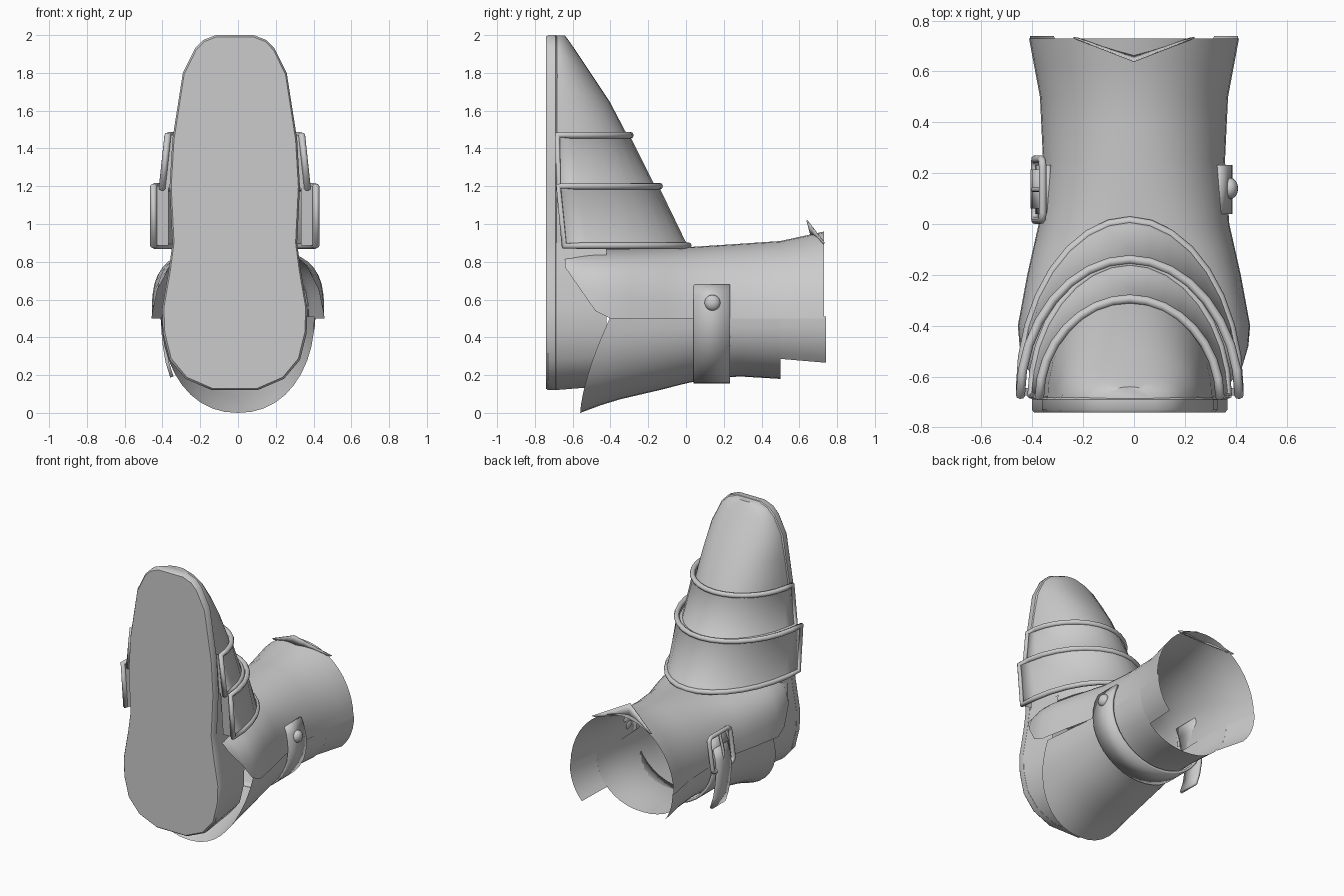
import bpy, bmesh, math
from mathutils import Vector

if "Cube" in bpy.data.objects:
    bpy.data.objects.remove(bpy.data.objects["Cube"])

CX = -0.017  # the foot sits slightly off the shaft axis


def finish(name, bm, angle=40):
    bmesh.ops.recalc_face_normals(bm, faces=bm.faces)
    me = bpy.data.meshes.new(name)
    bm.to_mesh(me)
    bm.free()
    ob = bpy.data.objects.new(name, me)
    bpy.context.collection.objects.link(ob)
    bpy.ops.object.select_all(action='DESELECT')
    bpy.context.view_layer.objects.active = ob
    ob.select_set(True)
    bpy.ops.object.shade_smooth_by_angle(angle=math.radians(angle))
    return ob


def loft(name, rows, closed=False, caps=False, thick=0, offset=0):
    bm = bmesh.new()
    vs = [[bm.verts.new(p) for p in r] for r in rows]
    n = len(rows[0])
    for a, b in zip(vs, vs[1:]):
        for i in range(n if closed else n - 1):
            j = (i + 1) % n
            bm.faces.new((a[i], a[j], b[j], b[i]))
    if caps:
        bm.faces.new(vs[0])
        bm.faces.new(vs[-1])
    ob = finish(name, bm)
    if thick:
        m = ob.modifiers.new("thickness", 'SOLIDIFY')
        m.thickness, m.offset = thick, offset
    return ob


def tube(name, pts, r, cyclic=False):
    cu = bpy.data.curves.new(name, 'CURVE')
    cu.dimensions = '3D'
    cu.bevel_depth, cu.bevel_resolution, cu.use_fill_caps = r, 2, True
    sp = cu.splines.new('POLY')
    sp.points.add(len(pts) - 1)
    for q, p in zip(sp.points, pts):
        q.co = (*p, 1)
    sp.use_cyclic_u = cyclic
    ob = bpy.data.objects.new(name, cu)
    bpy.context.collection.objects.link(ob)
    return ob


def interp(table, y):
    for a, b in zip(table, table[1:]):
        if y <= b[0]:
            k = max(0, (y - a[0]) / (b[0] - a[0]))
            return [p + (q - p) * k for p, q in zip(a[1:], b[1:])]
    return table[-1][1:]


def se(t, n):
    # superellipse point on the upper half
    c, s = math.cos(t), max(math.sin(t), 0)
    return math.copysign(abs(c) ** (2 / n), c), s ** (2 / n)


def arch(z, w, y0, y1, n=2.0, seg=16):
    out = []
    for i in range(seg + 1):
        c, s = se(math.pi * i / seg, n)
        out.append((CX + w * c, y0 + (y1 - y0) * s, z))
    return out


# sole slab
half = [(.1, 2.0), (.165, 1.975), (.21, 1.93), (.275, 1.8), (.33, 1.45), (.345, 1.2), (.33, .9),
        (.35, .75), (.385, .55), (.38, .42), (.345, .28), (.26, .18), (.12, .12)]
outline = half + [(-x, z) for x, z in reversed(half)]


def ring(y, k=1.0, pts=outline):
    return [(CX + x * k, y, 1.05 + (z - 1.05) * (1 - (1 - k) * .4)) for x, z in pts]


loft("sole", [ring(-.742, .975), ring(-.73), ring(-.69), ring(-.68, .97)], closed=True, caps=True)

# heel wall rising from the sole into the ankle
heel = [p for p in half if p[1] <= .9]
heel = heel + [(-x, z) for x, z in reversed(heel)]
loft("heel_wall", [ring(-.70, 1, heel), ring(-.56, .97, heel), ring(-.42, .94, heel)])

# foot and toe cap
foot = [(1.997, .09, -.70, -.64), (1.97, .16, -.70, -.62), (1.92, .21, -.70, -.585), (1.8, .27, -.72, -.505),
        (1.65, .295, -.72, -.405), (1.45, .325, -.72, -.30), (1.2, .34, -.72, -.175), (.87, .325, -.72, -.03)]
loft("foot", [arch(z, w, a, b, 2.2) for z, w, a, b in foot], closed=True, caps=True)

# two overlapping instep plates with rolled rims
for name, bot, top in (("lower_instep_plate", (.885, .43, -.645, .012), (1.2, .43, -.675, -.14)),
                       ("upper_instep_plate", (1.19, .385, -.675, -.155), (1.47, .355, -.68, -.295))):
    a, b = arch(*bot, n=1.95), arch(*top, n=1.95)
    # body is pulled slightly in behind the rim
    mid = [arch(bot[0] + (top[0] - bot[0]) * k,
                bot[1] + (top[1] - bot[1]) * k - .008,
                bot[2] + (top[2] - bot[2]) * k,
                bot[3] + (top[3] - bot[3]) * k - .012, n=1.95) for k in (.06, .94)]
    loft(name, [a, mid[0], mid[1], b], thick=.015)
    tube(name + "_rim", a + b[::-1], .018, cyclic=True)
    # end flanges closing the plate against the foot
    for s, i in ((1, 0), (-1, -1)):
        pa, pb = Vector(a[i]), Vector(b[i])
        d = Vector((-s * .08, 0, 0))
        loft(name + "_end_flange", [[pa, pb], [pa + d, pb + d]])

# front shaft plate: y, half width, top z, side edge z, squareness
upper = [(-.64, .415, .865, .77, 3.5), (-.48, .45, .867, .54, 3.5), (-.4, .457, .868, .5, 3.3),
         (-.2, .42, .87, .5, 2.9), (0, .375, .877, .5, 2.4), (.25, .358, .893, .5, 2.1),
         (.5, .37, .91, .5, 2), (.73, .413, .96, .5, 2)]
rows = []
for y in (-.64, -.56, -.48, -.4, -.3, -.2, -.1, 0, .12, .25, .38, .5, .62, .73):
    w, top, edge, n = interp(upper, y)
    t0 = math.asin(((edge - .5) / (top - .5)) ** (n / 2))
    row = []
    for i in range(21):
        c, s = se(t0 + (math.pi - 2 * t0) * i / 20, n)
        row.append((w * c, y, .5 + (top - .5) * s))
    rows.append(row)
loft("front_shaft_plate", rows)

# turned-out pointed lip on the collar
rim, lip = [], []
for i in range(9):
    u = i / 4 - 1
    x = .22 * u
    k = 1 - abs(u)
    rim.append((x, .73 - .07 * k, .895 + .05 * k))
    lip.append((x * 1.08, .733 - .093 * k, .90 + .12 * k))
loft("collar_lip", [rim, lip], thick=.006)

# rear shaft plate cupping the heel: y, half width, bottom z
lower = [(-.56, .41, 0), (-.4, .405, .06), (-.1, .375, .13), (.05, .36, .17),
         (.25, .353, .195), (.5, .367, .18), (.74, .41, .15)]


def rear(t, y):
    w, b = interp(lower, y)
    c, s = se(t, 2.15)
    return (w * c, y, .51 - (.51 - b) * s)


rows = []
for j in range(11):
    row = []
    for i in range(21):
        t = math.pi * i / 20
        y0 = -.56 + .16 * (1 - math.sin(t)) ** 1.5
        row.append(rear(t, y0 + (.5 - y0) * j / 10))
    rows.append(row)
loft("rear_shaft_plate", rows)

# side tabs continuing past the rear notch
for side in (0, 1):
    loft("rear_side_tab", [[rear(abs(side * math.pi - .72 * i / 6), y) for i in range(7)]
                           for y in (.5, .58, .66, .74)])


# strap under the ankle, with hanging end
def band(name, path, y0, y1):
    return loft(name, [[(x, y0, z), (x, y1, z)] for x, z in path], thick=.018)


path = []
for i in range(25):
    t = math.radians(28 - 236 * i / 24)
    h = .375 if t > 0 or t < -math.pi else .335
    path.append((.378 * math.cos(t), .5 + h * math.sin(t)))
band("ankle_strap", path, .04, .233)
band("strap_end", [(-.365, .62), (-.392, .54), (-.398, .45), (-.39, .36), (-.375, .27), (-.35, .19)], .06, .215)

# rivet
bm = bmesh.new()
bmesh.ops.create_uvsphere(bm, u_segments=16, v_segments=10, radius=.042)
rivet = finish("rivet", bm)
rivet.scale = (.75, 1, 1)
rivet.location = (.378, .14, .583)

# buckle frame and prong, leaning with the shaft
pts = []
for cy, cz, a0 in ((.225, .68, 0), (.045, .68, 90), (.045, .50, 180), (.225, .50, 270)):
    for k in range(4):
        a = math.radians(a0 + 30 * k)
        y, z = cy + .03 * math.cos(a), cz + .03 * math.sin(a)
        pts.append((-.39 + .16 * max(0, z - .52), y, z))
tube("buckle_frame", pts, .015, cyclic=True)
tube("buckle_prong", [(-.395, .135, .48), (-.395, .135, .58), (-.362, .135, .71)], .01)
